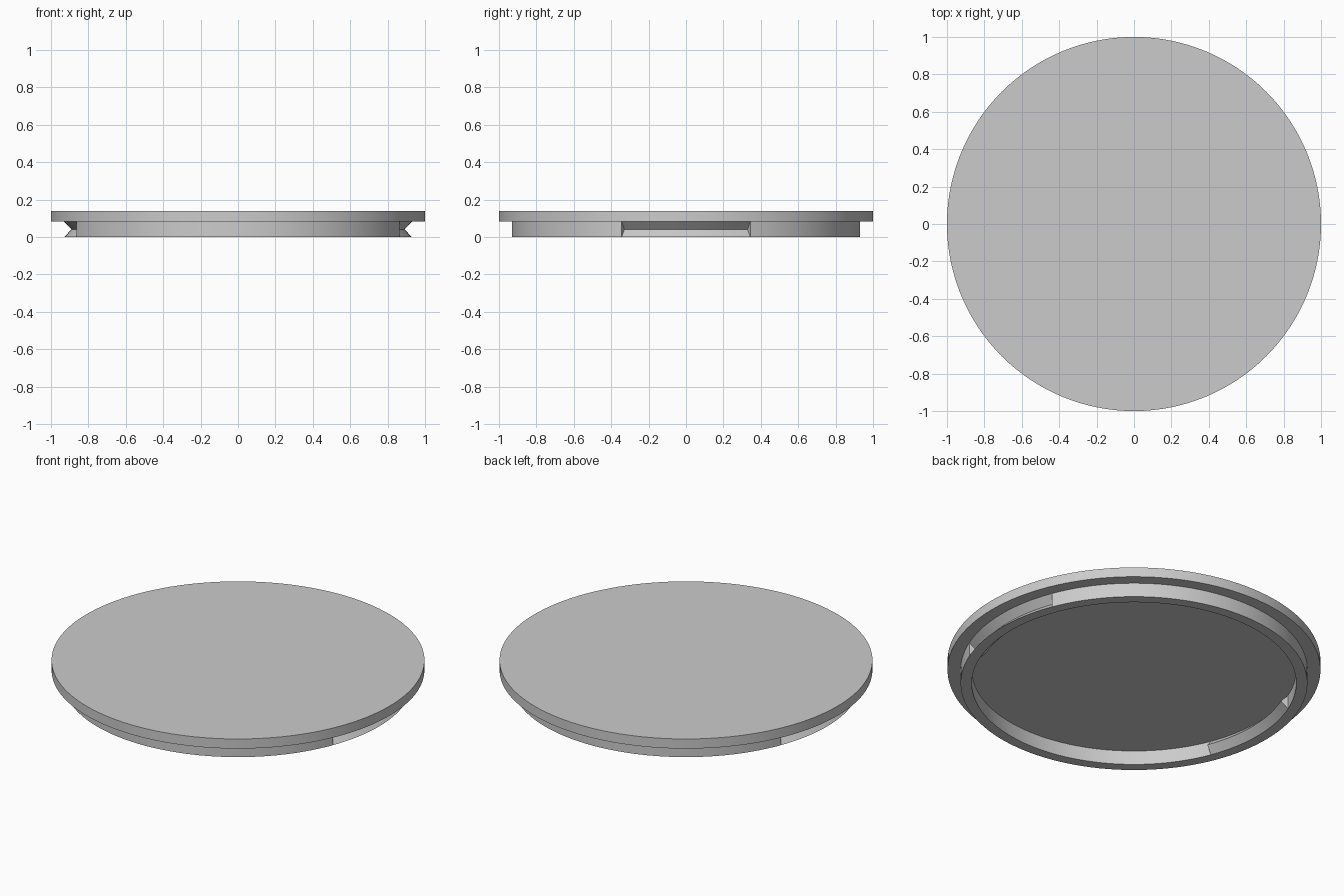
import bpy
import bmesh
from math import sin, cos, pi, radians

cube = bpy.data.objects.get("Cube")
if cube:
    bpy.data.objects.remove(cube, do_unlink=True)

LID_Z, TOP_Z = 0.083, 0.14
R_OUT, R_IN = 0.93, 0.87
DEPTH = 0.04
CLIP = radians(21.7)  # half angle of each clip groove

grey = bpy.data.materials.new("plain grey")
grey.use_nodes = True
colour = (0.6, 0.6, 0.6, 1)
grey.diffuse_color = colour
grey.node_tree.nodes["Principled BSDF"].inputs["Base Color"].default_value = colour


def finish(bm, name):
    bmesh.ops.recalc_face_normals(bm, faces=bm.faces)
    mesh = bpy.data.meshes.new(name)
    bm.to_mesh(mesh)
    bm.free()
    mesh.materials.append(grey)
    obj = bpy.data.objects.new(name, mesh)
    bpy.context.collection.objects.link(obj)
    bpy.ops.object.select_all(action='DESELECT')
    bpy.context.view_layer.objects.active = obj
    obj.select_set(True)
    bpy.ops.object.shade_smooth_by_angle(angle=radians(30))
    return obj


def arc(name, profile, start, end, steps):
    """Sweep a closed (radius, z) profile around the z axis and cap both ends."""
    bm = bmesh.new()
    rings = []
    for i in range(steps + 1):
        a = start + (end - start) * i / steps
        rings.append([bm.verts.new((r * cos(a), r * sin(a), z)) for r, z in profile])
    n = len(profile)
    for a, b in zip(rings, rings[1:]):
        for j in range(n):
            k = (j + 1) % n
            bm.faces.new((a[j], a[k], b[k], b[j]))
    for cap in (rings[0], rings[-1]):
        bm.faces.new(cap)
    bmesh.ops.triangulate(bm, faces=[f for f in bm.faces if len(f.verts) > 4])
    return finish(bm, name)


# Flat round lid
bm = bmesh.new()
bmesh.ops.create_cone(bm, cap_ends=True, segments=128, radius1=1, radius2=1,
                      depth=TOP_Z - LID_Z)
bmesh.ops.translate(bm, verts=bm.verts, vec=(0, 0, (LID_Z + TOP_Z) / 2))
finish(bm, "lid")

# Rim below the lid: plain walls front and back, V-bent clips on the sides
wall = [(R_IN, 0), (R_OUT, 0), (R_OUT, LID_Z), (R_IN, LID_Z)]
mid = LID_Z / 2
clip = [(R_IN, 0), (R_OUT, 0), (R_OUT - DEPTH, mid), (R_OUT, LID_Z),
        (R_IN, LID_Z), (R_IN - DEPTH, mid)]
for side, turn in (("left", 0), ("right", pi)):
    arc(side + "_clip", clip, turn - CLIP, turn + CLIP, 16)
for side, turn in (("back", 0), ("front", pi)):
    arc(side + "_rim_wall", wall, turn + CLIP, turn + pi - CLIP, 48)
